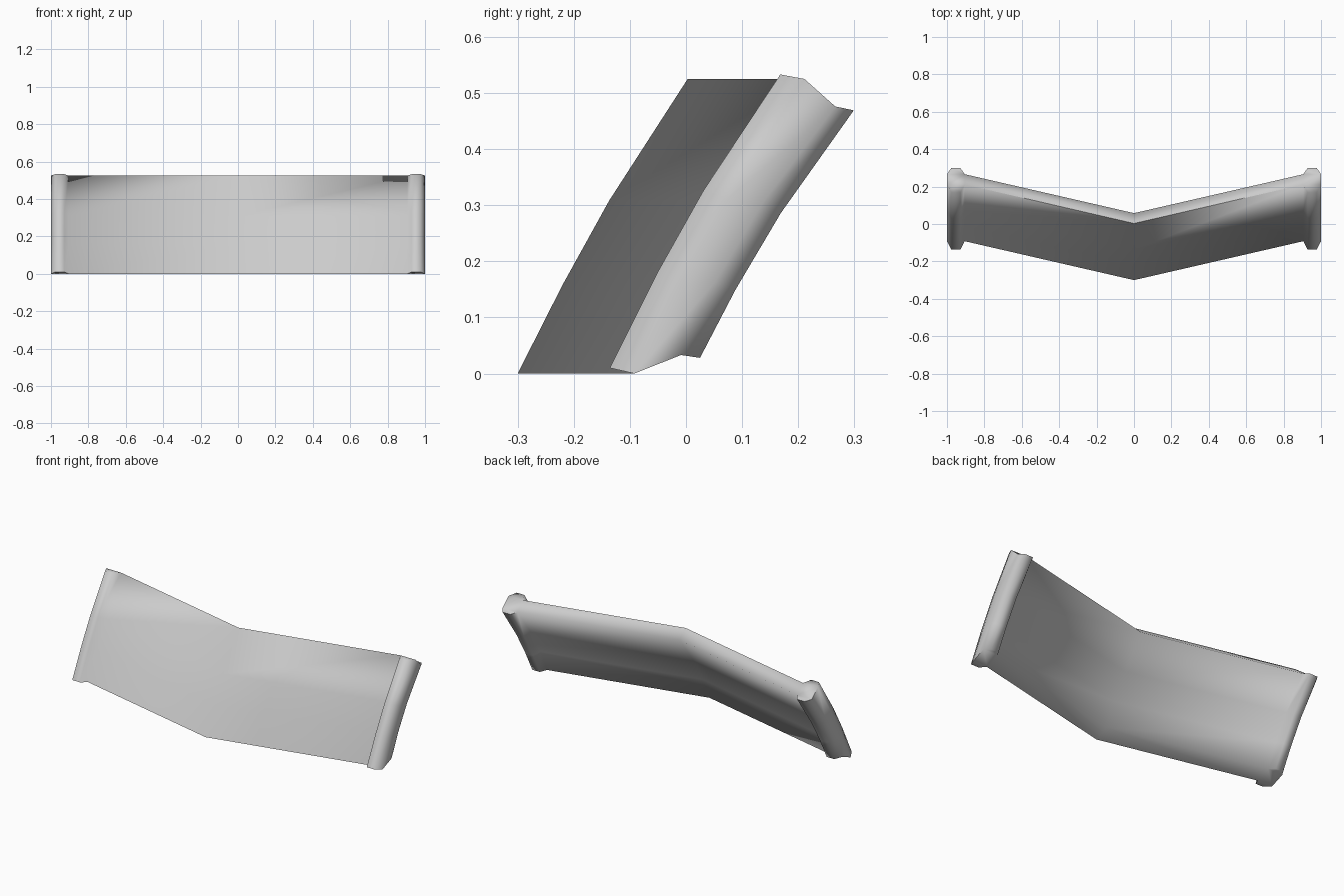
import bpy, bmesh, math

if "Cube" in bpy.data.objects:
    bpy.data.objects.remove(bpy.data.objects["Cube"])

# Leaning profile, bottom to top: panel front (y, z), panel back (y, z),
# and how far the end post swells forward and backward (dy, dz)
levels = [
    ((-0.30, 0.00), (-0.217, 0.033), (-0.044, 0.010), (0.034, -0.005)),
    ((-0.22, 0.158), (-0.156, 0.163), (-0.040, 0.020), (0.036, -0.014)),
    ((-0.137, 0.308), (-0.073, 0.302), (-0.040, 0.018), (0.034, -0.016)),
    ((0.003, 0.525), (0.058, 0.476), (-0.043, 0.008), (0.033, -0.007)),
]
SWEEP = 0.208                       # rearward shift of the wing tips
XI, XA, XB, XO = 0.905, 0.928, 0.977, 1.0   # octagonal post stations
N = 18


def section(level):
    """Closed outline at one height: centre fold, wings and octagonal posts."""
    (fy, fz), (by, bz), (pf, qf), (pb, qb) = level
    f, b = fy + SWEEP, by + SWEEP
    half = [(0, fy, fz),
            (XI, f, fz), (XA, f + pf, fz + qf), (XB, f + pf, fz + qf), (XO, f, fz),
            (XO, b, bz), (XB, b + pb, bz + qb), (XA, b + pb, bz + qb), (XI, b, bz),
            (0, by, bz)]
    return half + [(-x, y, z) for x, y, z in reversed(half[1:-1])]


bm = bmesh.new()
rings = [[bm.verts.new(p) for p in section(lv)] for lv in levels]

# Walls
for lo, hi in zip(rings, rings[1:]):
    for i in range(N):
        j = (i + 1) % N
        bm.faces.new((lo[i], lo[j], hi[j], hi[i]))

# Bottom and top rims, mirrored left and right
for ring in (rings[0], rings[-1]):
    for quad in ((0, 1, 8, 9), (1, 2, 3, 4), (1, 4, 5, 8), (5, 6, 7, 8)):
        bm.faces.new([ring[k] for k in quad])
        bm.faces.new([ring[(N - k) % N] for k in reversed(quad)])

bmesh.ops.recalc_face_normals(bm, faces=bm.faces[:])
mesh = bpy.data.meshes.new("folded_panel")
bm.to_mesh(mesh)
bm.free()
panel = bpy.data.objects.new("folded_panel", mesh)
bpy.context.collection.objects.link(panel)

# Smooth shading, sharp along the front rims
bpy.context.view_layer.objects.active = panel
panel.select_set(True)
bpy.ops.object.shade_smooth_by_angle(angle=math.radians(88))
